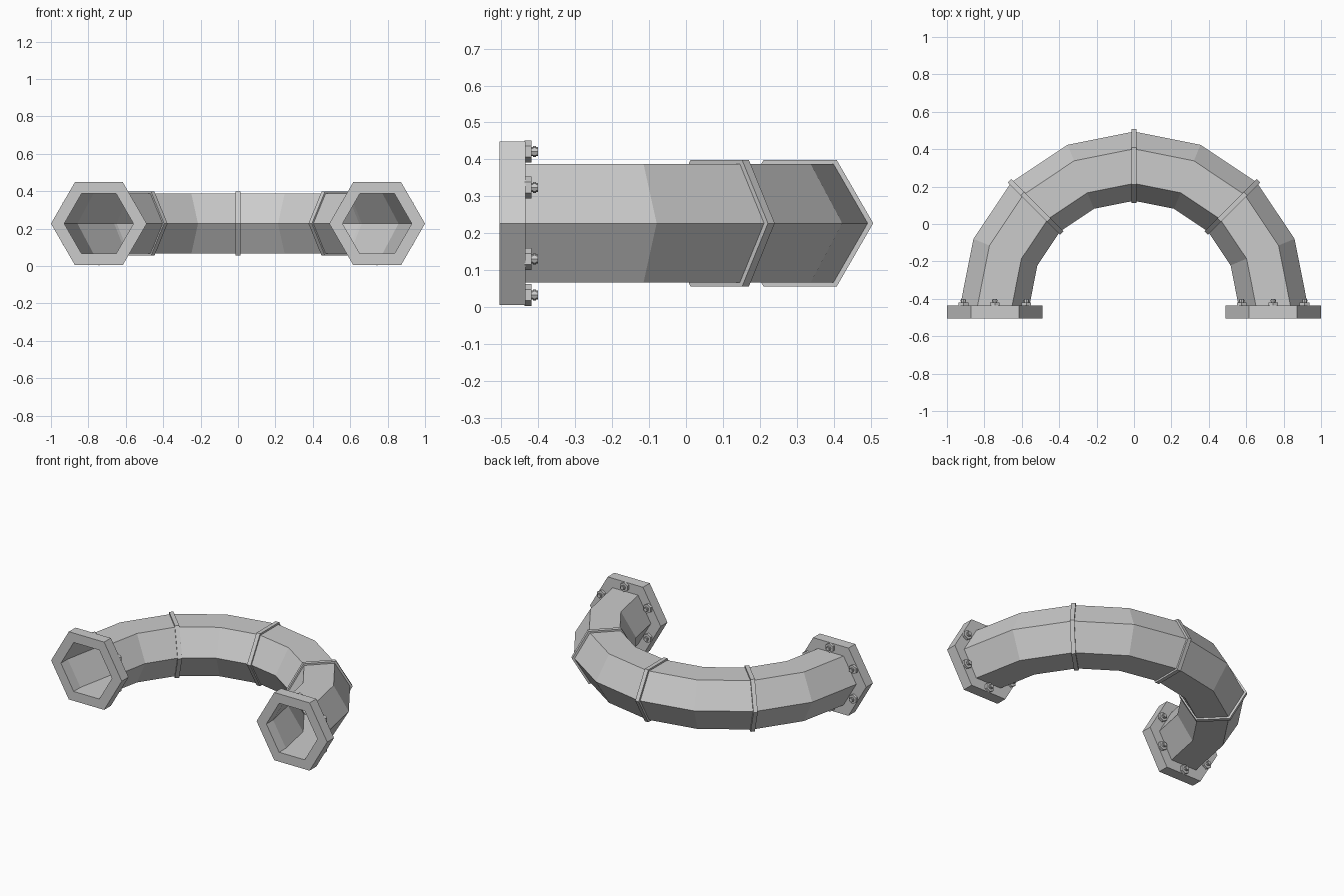
import bpy, bmesh
from math import sin, cos, pi, radians
from mathutils import Vector

if "Cube" in bpy.data.objects:
    bpy.data.objects.remove(bpy.data.objects["Cube"])

BEND = 0.744      # bend centreline radius
Y0 = -0.435       # bend centre / back of flanges
ZC = 0.227        # pipe axis height
PIPE_R = 0.185


def hex_loop(angle, r, shift=0.0):
    """Hexagon in the radial plane of the bend at angle, moved along the tangent."""
    radial = Vector((cos(angle), sin(angle), 0))
    tangent = Vector((-sin(angle), cos(angle), 0))
    centre = Vector((0, Y0, ZC)) + radial * BEND + tangent * shift
    return [centre + radial * r * cos(k * pi / 3) + Vector((0, 0, r * sin(k * pi / 3)))
            for k in range(6)]


def loft(name, loops, closed=False):
    bm = bmesh.new()
    rows = [[bm.verts.new(p) for p in loop] for loop in loops]
    pairs = list(zip(rows, rows[1:]))
    if closed:
        pairs.append((rows[-1], rows[0]))
    for a, b in pairs:
        for i in range(6):
            j = (i + 1) % 6
            bm.faces.new((a[i], a[j], b[j], b[i]))
    bmesh.ops.recalc_face_normals(bm, faces=bm.faces)
    return to_object(name, bm)


def to_object(name, bm):
    mesh = bpy.data.meshes.new(name)
    bm.to_mesh(mesh)
    bm.free()
    ob = bpy.data.objects.new(name, mesh)
    bpy.context.collection.objects.link(ob)
    return ob


def hex_ring(name, angle, outer, inner, start, end):
    return loft(name, [hex_loop(angle, inner, start), hex_loop(angle, outer, start),
                       hex_loop(angle, outer, end), hex_loop(angle, inner, end)], True)


def rod(name, x, z, r, y_start, y_end, sides):
    bpy.ops.mesh.primitive_cylinder_add(vertices=sides, radius=r, depth=y_end - y_start,
                                        location=(x, (y_start + y_end) / 2, z),
                                        rotation=(pi / 2, 0, 0))
    bpy.context.object.name = name


# Hexagonal thin-walled pipe bent through a half circle
loft("bent_pipe", [hex_loop(i * pi / 8, PIPE_R) for i in range(9)])

# Collars over the pipe joints
for deg in (45, 90, 135):
    hex_ring("joint_collar", radians(deg), 0.198, PIPE_R - 0.002, -0.013, 0.013)

# End flanges with a bolt at the middle of each side
for side, angle, ends in (("right", 0, (-0.07, 0)), ("left", pi, (0, 0.07))):
    hex_ring(side + "_flange", angle, 0.256, PIPE_R, *ends)
    cx = BEND * cos(angle)
    for k in range(6):
        a = pi / 6 + k * pi / 3
        x, z = cx + 0.194 * cos(a), ZC + 0.194 * sin(a)
        rod(side + "_nut", x, z, 0.03, Y0 - 0.002, Y0 + 0.016, 6)
        rod(side + "_bolt_shank", x, z, 0.012, Y0 + 0.014, Y0 + 0.034, 8)
        rod(side + "_bolt_thread", x, z, 0.015, Y0 + 0.021, Y0 + 0.029, 8)
